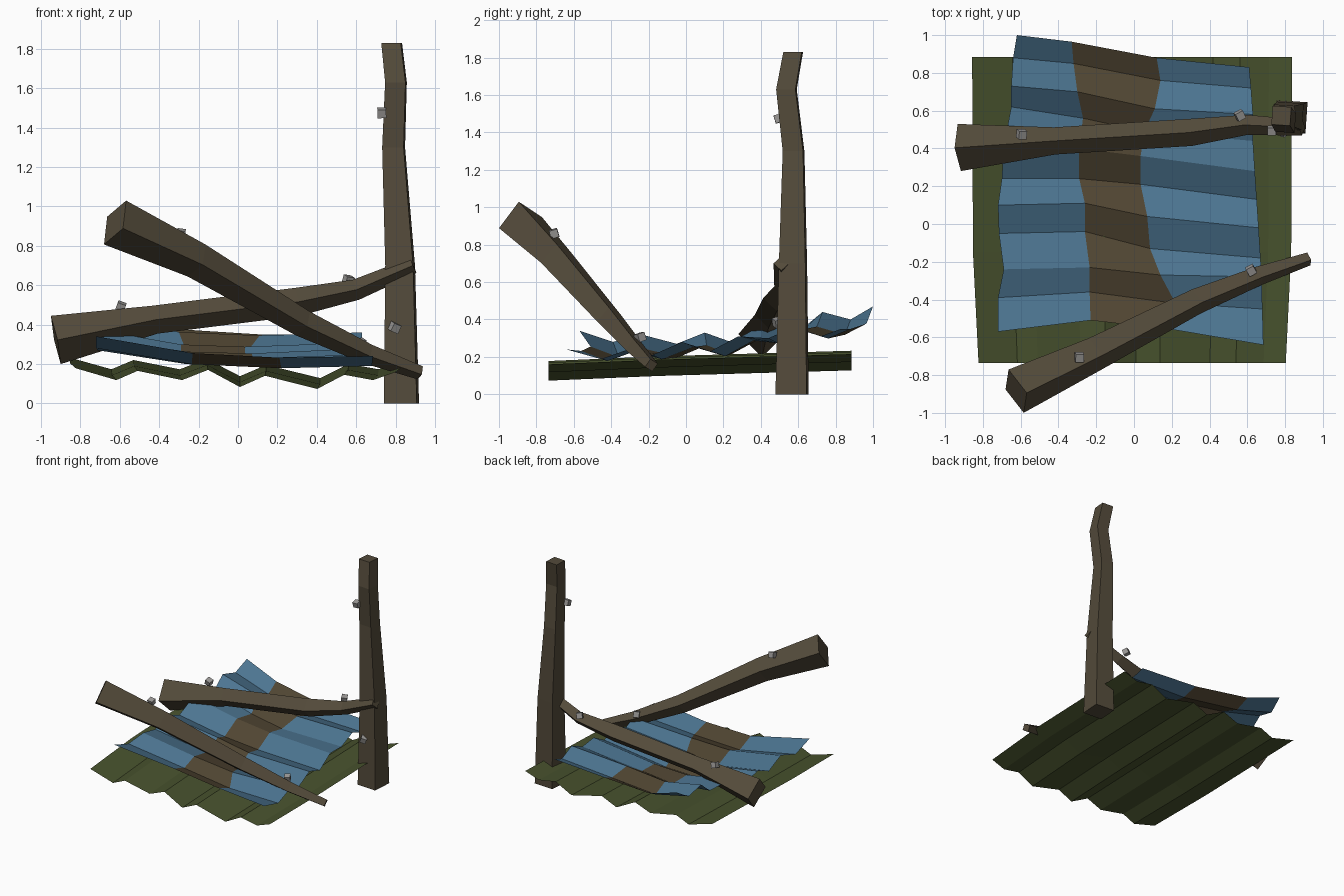
import bpy
import bmesh
from mathutils import Vector, Matrix, Euler

cube = bpy.data.objects.get("Cube")
if cube:
    bpy.data.objects.remove(cube, do_unlink=True)


def material(name, r, g, b):
    m = bpy.data.materials.new(name)
    m.use_nodes = True
    m.diffuse_color = (r, g, b, 1)
    m.node_tree.nodes["Principled BSDF"].inputs["Base Color"].default_value = (r, g, b, 1)
    return m


WOOD = material("weathered wood", 0.088, 0.070, 0.043)
BLUE = material("faded blue cloth", 0.073, 0.178, 0.285)
BROWN = material("brown cloth", 0.083, 0.062, 0.033)
GREEN = material("olive canvas", 0.065, 0.085, 0.027)
METAL = material("grey metal", 0.32, 0.31, 0.30)


def finish(name, bm, *mats):
    mesh = bpy.data.meshes.new(name)
    bm.to_mesh(mesh)
    bm.free()
    for m in mats:
        mesh.materials.append(m)
    obj = bpy.data.objects.new(name, mesh)
    bpy.context.collection.objects.link(obj)
    return obj


def beam(name, stations, ref=(0, 0, 1), roll=0.0, axis=None):
    """Four-sided timber through (centre, half diagonal) stations."""
    bm = bmesh.new()
    pts = [Vector(c) for c, _ in stations]
    rings = []
    for i, (_, r) in enumerate(stations):
        d = Vector(axis) if axis else pts[min(i + 1, len(pts) - 1)] - pts[max(i - 1, 0)]
        d.normalize()
        v = d.cross(Vector(ref)).normalized()
        u = v.cross(d)
        turn = Matrix.Rotation(-roll, 3, d)
        u, v = turn @ u, turn @ v
        rings.append([bm.verts.new(pts[i] + r * k) for k in (u, v, -u, -v)])
    for a, b in zip(rings, rings[1:]):
        for k in range(4):
            n = (k + 1) % 4
            bm.faces.new((a[k], a[n], b[n], b[k]))
    bm.faces.new(rings[0])
    bm.faces.new(rings[-1])
    bmesh.ops.recalc_face_normals(bm, faces=bm.faces)
    return finish(name, bm, WOOD)


def sheet(name, rows, mats, pick=lambda col: 0):
    """Open folded cloth from rows of points, coloured by column."""
    bm = bmesh.new()
    grid = [[bm.verts.new(p) for p in row] for row in rows]
    for a, b in zip(grid, grid[1:]):
        for c in range(len(a) - 1):
            f = bm.faces.new((a[c], a[c + 1], b[c + 1], b[c]))
            f.material_index = pick(c)
            f.normal_update()
            if f.normal.z < 0:
                f.normal_flip()
    return finish(name, bm, *mats)


# Timbers
beam("upright_post", [((.83, .567, 0), .118), ((.823, .572, .7), .1),
                      ((.79, .575, 1.3), .077), ((.802, .537, 1.63), .073),
                      ((.78, .573, 1.83), .07)], ref=(1, .87, 0), axis=(0, 0, 1))
beam("back_beam", [((-.925, .405, .322), .125), ((-.42, .44, .425), .072),
                   ((.3, .485, .515), .072), ((.6, .525, .577), .053),
                   ((.89, .51, .70), .042)])
beam("front_beam", [((-.624, -.885, .918), .125), ((-.21, -.69, .725), .093),
                    ((.33, -.41, .405), .07), ((.66, -.275, .25), .052),
                    ((.925, -.185, .155), .036)], roll=-.26)

# Ground canvas with ridges running front to back
ridges = [(-.84, .178), (-.63, .118), (-.52, .165), (-.29, .118), (-.155, .17), (.01, .083),
          (.14, .14), (.41, .073), (.55, .145), (.7, .118), (.82, .16)]
canvas = []
for y, lift, wide in ((-.735, 0, .98), (-.15, .025, 1.015), (.885, .055, 1.02)):
    canvas.append([(x * wide, y, z + lift) for x, z in ridges])
sheet("ground_canvas", canvas, [GREEN])

# Blanket: fold positions (y) on the four long lines, heights on the two outer edges
folds = [
    # left, stripe left, stripe right, right, left height, right height
    (1.0, .965, .88, .83, .47, .35),
    (.88, .85, .76, .72, .40, .31),
    (.73, .70, .61, .58, .44, .36),
    (.62, .56, .49, .44, .35, .30),
    (.41, .40, .36, .28, .37, .31),
    (.24, .24, .21, .13, .28, .23),
    (.10, .11, .04, -.02, .33, .28),
    (-.05, -.04, -.13, -.18, .27, .21),
    (-.24, -.23, -.27, -.28, .32, .25),
    (-.39, -.36, -.42, -.45, .28, .19),
    (-.57, -.51, -.56, -.64, .34, .24),
]
edge_x = [(-.62, -.33, .12, .61), (-.64, -.32, .14, .62), (-.65, -.30, .11, .63),
          (-.65, -.27, .055, .63), (-.69, -.29, .035, .64), (-.70, -.29, .035, .65),
          (-.72, -.26, .07, .66), (-.715, -.26, .085, .67), (-.69, -.235, .14, .675),
          (-.72, -.235, .22, .68), (-.72, -.23, .21, .685)]
blanket = []
for (*ys, zl, zr), xs in zip(folds, edge_x):
    row = []
    for x, y, t, sag in zip(xs, ys, (0, .35, .63, 1), (0, .05, .045, 0)):
        row.append((x, y, zl + (zr - zl) * t - sag))
    blanket.append(row)
sheet("striped_blanket", blanket, [BLUE, BROWN], lambda col: int(col == 1))

# Nail heads
nails = [(-.595, .475, .49), (.56, .575, .625), (.73, .495, 1.475),
         (.795, .49, .385), (-.29, -.705, .86), (.62, -.245, .305)]
for i, p in enumerate(nails):
    bm = bmesh.new()
    tilt = Euler((.3, .35 - .2 * (i % 3), .5 * (i % 2))).to_matrix().to_4x4()
    bmesh.ops.create_cube(bm, size=.044, matrix=Matrix.Translation(p) @ tilt)
    finish(f"nail_{i + 1}", bm, METAL)
